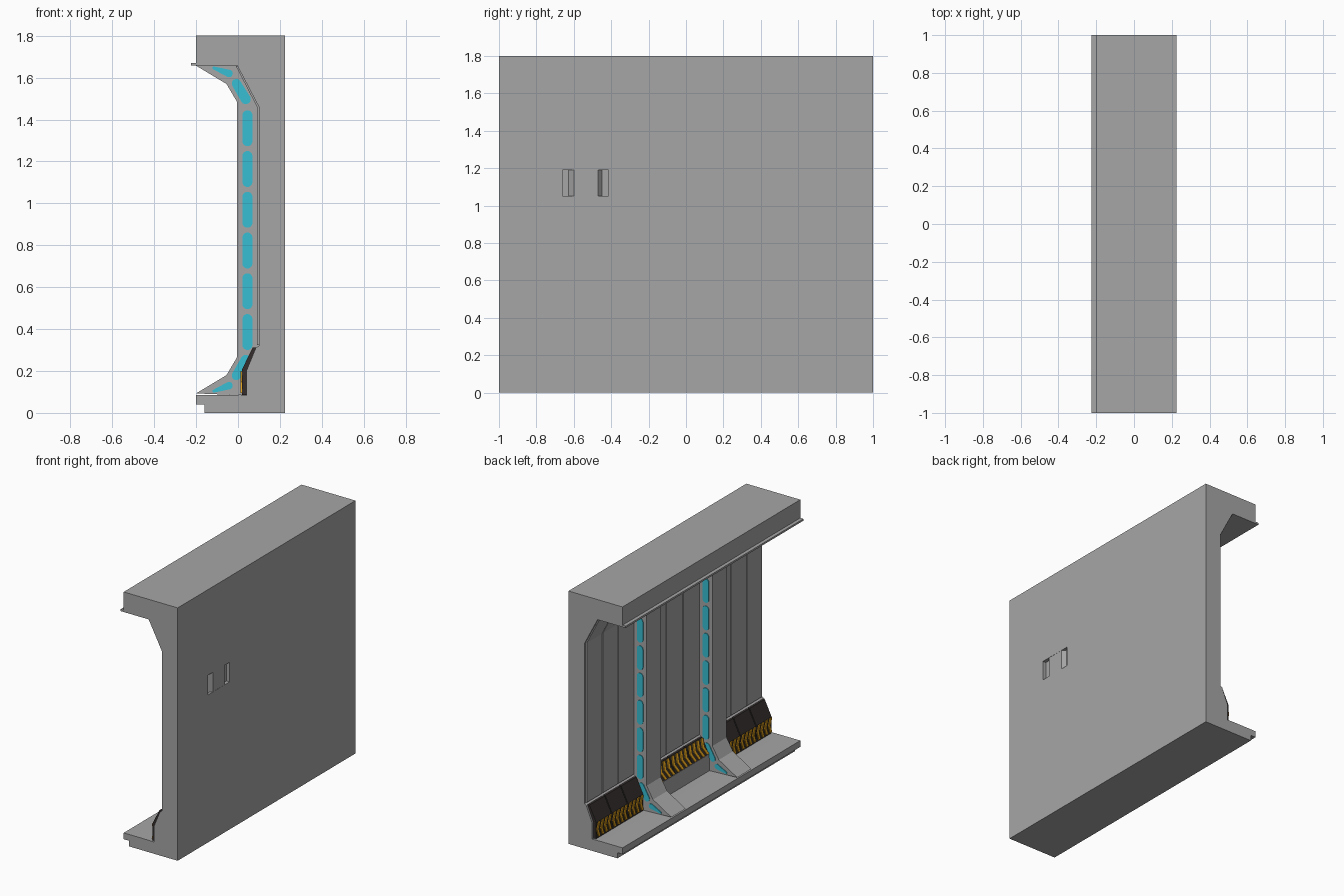
import bpy, bmesh, math
from mathutils import Vector

if "Cube" in bpy.data.objects:
    bpy.data.objects.remove(bpy.data.objects["Cube"])


def material(name, rgb):
    m = bpy.data.materials.new(name)
    m.diffuse_color = (*rgb, 1)
    m.use_nodes = True
    m.node_tree.nodes["Principled BSDF"].inputs["Base Color"].default_value = m.diffuse_color
    return m


GRAY = material("wall_gray", (0.38, 0.38, 0.38))
CYAN = material("light_cyan", (0.04, 0.52, 0.66))
DARK = material("panel_black", (0.035, 0.027, 0.027))
ORANGE = material("hazard_orange", (0.75, 0.36, 0.012))


def finish(name, bm, mat):
    bmesh.ops.recalc_face_normals(bm, faces=bm.faces)
    me = bpy.data.meshes.new(name)
    bm.to_mesh(me)
    bm.free()
    me.materials.append(mat)
    ob = bpy.data.objects.new(name, me)
    bpy.context.collection.objects.link(ob)
    return ob


def add_prism(bm, pts, depth):
    """Closed loop of 3D points extruded along a depth vector."""
    f = bm.faces.new([bm.verts.new(p) for p in pts])
    r = bmesh.ops.extrude_face_region(bm, geom=[f])
    verts = [v for v in r["geom"] if isinstance(v, bmesh.types.BMVert)]
    bmesh.ops.translate(bm, vec=depth, verts=verts)


def prism(name, profile, y0, y1, mat, bevel=0):
    """Profile in x,z swept along y."""
    bm = bmesh.new()
    add_prism(bm, [(x, y0, z) for x, z in profile], Vector((0, y1 - y0, 0)))
    ob = finish(name, bm, mat)
    if bevel:
        b = ob.modifiers.new("soft_edges", "BEVEL")
        b.width, b.segments = bevel, 2
    return ob


def box(name, x0, x1, y0, y1, z0, z1, mat, bevel=0):
    return prism(name, [(x0, z0), (x1, z0), (x1, z1), (x0, z1)], y0, y1, mat, bevel)


def capsule(a, b, ra, rb, n=8):
    """Rounded pill outline between two x,z points."""
    t = math.atan2(b[1] - a[1], b[0] - a[0])
    out = []
    for c, r, s in ((a, ra, t + math.pi / 2), (b, rb, t - math.pi / 2)):
        out += [(c[0] + r * math.cos(s + math.pi * i / n),
                 c[1] + r * math.sin(s + math.pi * i / n)) for i in range(n + 1)]
    return out


def flip(p):  # mirror a profile point from top to bottom
    return (p[0], 1.75 - p[1])


# base plinth with stepped front edge
prism("base", [(-0.16, 0), (0.225, 0), (0.225, 0.08), (-0.04, 0.085), (-0.2, 0.085),
               (-0.2, 0.04), (-0.16, 0.04)], -1, 1, GRAY)

# main wall with top cove and sloped kick
slab = prism("wall_slab", [(0.225, 0.08), (0.225, 1.8), (-0.005, 1.8), (-0.005, 1.66),
                           (0.1, 1.46), (0.1, 0.32), (0.085, 0.31), (0.04, 0.2), (0.04, 0.08)],
             -1, 1, GRAY)

# overhead cap and its lip
box("top_cap", -0.2, -0.005, -1, 1, 1.67, 1.8, GRAY)
box("cap_lip", -0.225, -0.0, -1, 1, 1.657, 1.67, GRAY)

# latch recess on the outer face, with a raised grip inside
cutter = box("latch_cutter", 0.2, 0.25, -0.66, -0.415, 1.05, 1.19, GRAY)
cutter.hide_render = True
cutter.hide_viewport = True
cut = slab.modifiers.new("latch_recess", "BOOLEAN")
cut.object, cut.operation, cut.solver = cutter, "DIFFERENCE", "EXACT"
bm = bmesh.new()
add_prism(bm, [(0.195, -0.635, 1.05), (0.224, -0.6, 1.05), (0.224, -0.47, 1.05),
               (0.195, -0.445, 1.05)], Vector((0, 0, 0.14)))
finish("latch_grip", bm, GRAY)

# ribs and their lights, mirrored in y
foot = [(-0.2, 1.657), (-0.055, 1.57), (-0.005, 1.485)]
rib_profile = [(0.12, 1.657)] + foot + [flip(p) for p in reversed(foot)] + [(0.12, 0.08)]
for side, s in (("left", 1), ("right", -1)):
    prism("rib_" + side, rib_profile, s * 0.29, s * 0.45, GRAY)
    bm = bmesh.new()
    pills = [((0.045, z + 0.024), (0.045, z + 0.148), 0.024, 0.024)
             for z in (0.3 + 0.1945 * i for i in range(6))]
    for a, b, ra, rb in (((-0.008, 1.572), (0.037, 1.497), 0.022, 0.024),
                         ((-0.115, 1.646), (-0.043, 1.62), 0.007, 0.018)):
        pills += [(a, b, ra, rb), (flip(a), flip(b), ra, rb)]
    for p in pills:
        add_prism(bm, [(x, s * 0.285, z) for x, z in capsule(*p)], Vector((0, s * 0.17, 0)))
    finish("rib_lights_" + side, bm, CYAN)

# hazard chevrons laid on a strip running from lower to upper x,z edge
def chevrons(name, y0, y1, lo, hi):
    bm = bmesh.new()
    n = 4
    pitch = (y1 - y0) / n
    point, w = pitch * 0.45, pitch * 0.5

    def at(y, t):
        return (lo[0] + (hi[0] - lo[0]) * t, y, lo[1] + (hi[1] - lo[1]) * t)
    for i in range(n):
        y = y0 + i * pitch
        add_prism(bm, [at(y, 0.04), at(y + w, 0.04), at(y + w + point, 0.5), at(y + w, 0.96),
                       at(y, 0.96), at(y + point, 0.5)], Vector((-0.007, 0, 0.001)))
    finish(name, bm, ORANGE)


# bays between ribs: three wall panels and three kick plates each
bays = {"left": (0.455, 0.99), "middle": (-0.285, 0.285), "right": (-0.99, -0.455)}
for bay, (y0, y1) in bays.items():
    step = (y1 - y0) / 3
    for i in range(3):
        a, b = y0 + i * step + 0.004, y0 + (i + 1) * step - 0.004
        tag = f"_{bay}_{i + 1}"
        prism("wall_panel" + tag, [(0.11, 0.325), (0.09, 0.325), (0.09, 1.462), (-0.01, 1.655),
                                   (0.01, 1.655), (0.11, 1.462)], a, b, GRAY)
        upper = [(0.04, 0.2), (0.018, 0.205), (0.07, 0.312), (0.088, 0.312)]
        lower = [(0.04, 0.085), (0.04, 0.2), (0.018, 0.205), (0.018, 0.085)]
        prism("slope_plate" + tag, upper, a, b, DARK)
        if bay == "middle":
            chevrons("slope_chevrons" + tag, a, b, (0.018, 0.205), (0.07, 0.312))
        else:
            prism("kick_plate" + tag, lower, a, b, DARK)
            chevrons("kick_chevrons" + tag, a, b, (0.018, 0.09), (0.018, 0.203))
box("middle_kick", 0.018, 0.05, -0.29, 0.29, 0.08, 0.203, GRAY)
